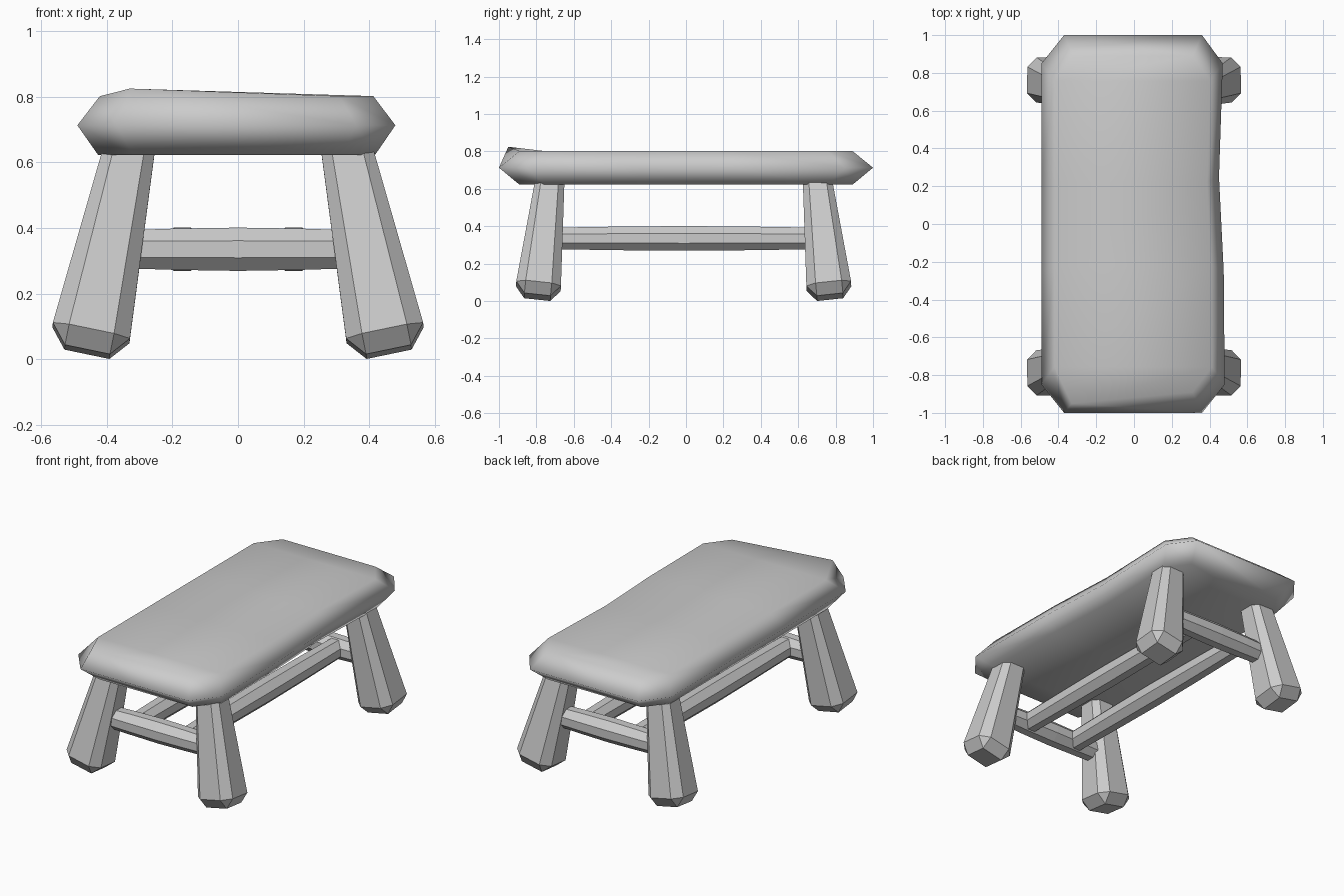
import bpy, bmesh
from mathutils import Vector

if "Cube" in bpy.data.objects:
    bpy.data.objects.remove(bpy.data.objects["Cube"])


def finish(bm, name, smooth=False):
    bmesh.ops.remove_doubles(bm, verts=bm.verts[:], dist=0.0005)
    bmesh.ops.recalc_face_normals(bm, faces=bm.faces[:])
    for f in bm.faces:
        f.smooth = smooth
    me = bpy.data.meshes.new(name)
    bm.to_mesh(me)
    bm.free()
    ob = bpy.data.objects.new(name, me)
    bpy.context.collection.objects.link(ob)
    return ob


def bridge(bm, rings):
    n = len(rings[0])
    for a, b in zip(rings, rings[1:]):
        for i in range(n):
            j = (i + 1) % n
            bm.faces.new((a[i], a[j], b[j], b[i]))


def post(name, p0, p1, sections):
    """Chamfered square bar; sections are (fraction, half flat, half width)."""
    p0, p1 = Vector(p0), Vector(p1)
    q = Vector((0, 0, 1)).rotation_difference(p1 - p0)
    bm = bmesh.new()
    rings = []
    for t, f, w in sections:
        pts = [(f, -w), (w, -f), (w, f), (f, w), (-f, w), (-w, f), (-w, -f), (-f, -w)]
        c = p0.lerp(p1, t)
        rings.append([bm.verts.new(c + q @ Vector((x, y, 0))) for x, y in pts])
    bridge(bm, rings)
    bm.faces.new(rings[0])
    bm.faces.new(rings[-1])
    return finish(bm, name)


# Seat: cushion-like slab with a worn right side and one lifted corner
left = [(-.37, -1), (-.49, -.85), (-.49, -.25), (-.49, .25), (-.49, .85), (-.37, 1)]
right = [(.36, -1), (.48, -.85), (.475, -.25), (.45, .25), (.47, .85), (.36, 1)]
outline = left + right[::-1]
bm = bmesh.new()
rings = []
for z, sx, sy in ((.622, .87, .89), (.713, 1, 1), (.802, .86, .89)):
    rings.append([bm.verts.new((x * sx, y * sy, z)) for x, y in outline])
rings[2][0].co = (-.33, -.95, .825)
bridge(bm, rings)
for ring in (rings[0], rings[2]):
    for i in range(5):
        bm.faces.new((ring[i], ring[i + 1], ring[10 - i], ring[11 - i]))
finish(bm, "seat", smooth=True)

# Splayed, tapered legs with chamfered feet
leg_shape = [(0, .07, .07), (.09, .07, .12), (1, .045, .076)]
for sy, yname, y0, y1 in ((-1, "front", .795, .725), (1, "back", .77, .70)):
    for sx, xname in ((-1, "left"), (1, "right")):
        post(f"{yname}_{xname}_leg", (sx * .46, sy * y0, .022),
             (sx * .326, sy * y1, .665), leg_shape)

# Stretcher rails, slightly fatter in the middle
rail_shape = [(0, .024, .057), (.25, .025, .063), (.5, .026, .066),
              (.75, .025, .063), (1, .024, .057)]
for y, name in ((-.75, "front_rail"), (.73, "back_rail")):
    post(name, (-.38, y, .335), (.38, y, .335), rail_shape)
for x, name in ((-.17, "left_rail"), (.17, "right_rail")):
    post(name, (x, -.74, .335), (x, .72, .335), rail_shape)
